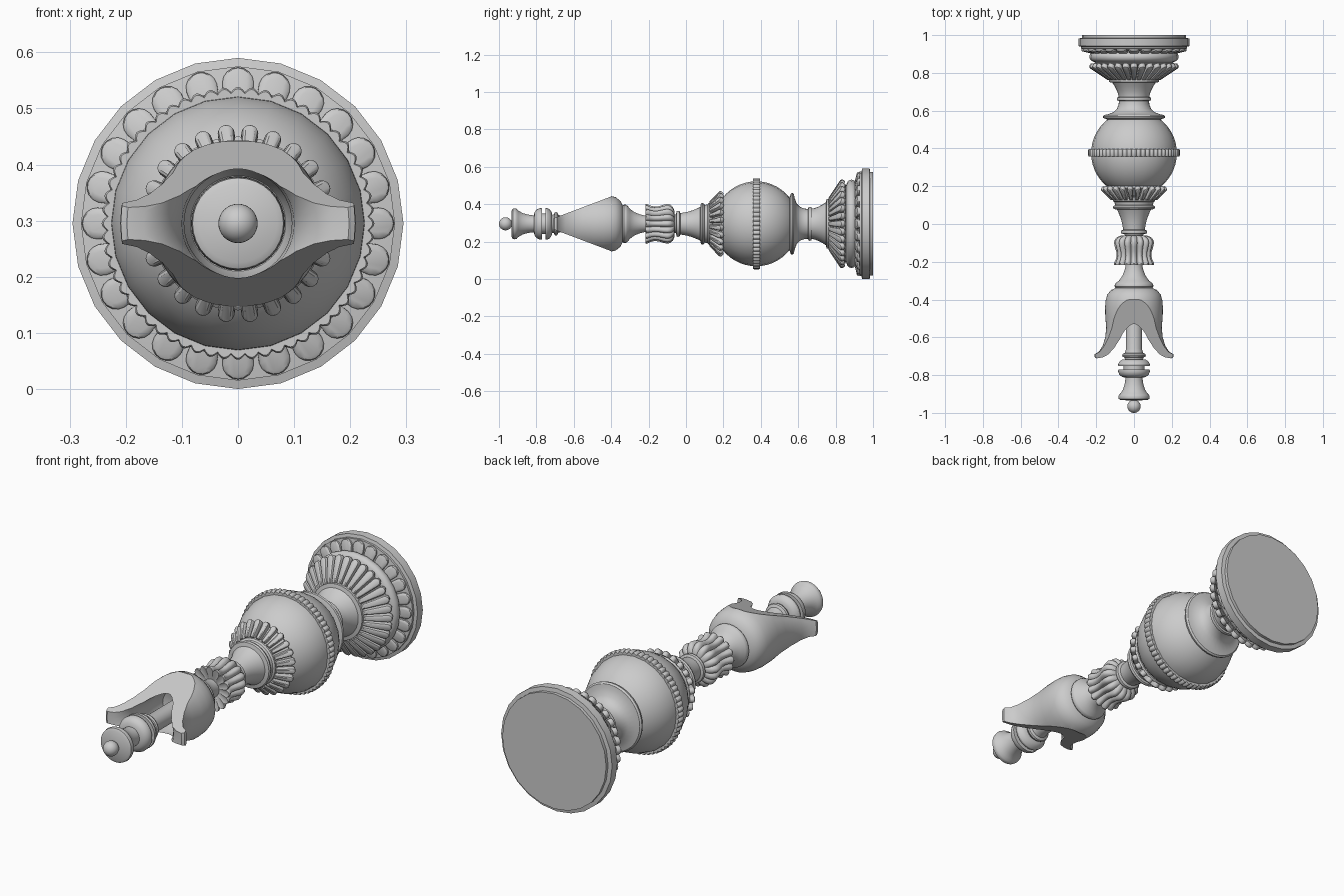
import bpy, bmesh
from math import sin, cos, pi, radians, hypot

if "Cube" in bpy.data.objects:
    bpy.data.objects.remove(bpy.data.objects["Cube"])

CZ = 0.295  # height of the horizontal axis


def make(name, bm, smooth=True):
    bmesh.ops.remove_doubles(bm, verts=bm.verts, dist=1e-5)
    bmesh.ops.recalc_face_normals(bm, faces=bm.faces)
    me = bpy.data.meshes.new(name)
    bm.to_mesh(me)
    bm.free()
    ob = bpy.data.objects.new(name, me)
    bpy.context.collection.objects.link(ob)
    if smooth:
        smooth_object(ob)
    return ob


def smooth_object(ob):
    bpy.ops.object.select_all(action='DESELECT')
    ob.select_set(True)
    bpy.context.view_layer.objects.active = ob
    bpy.ops.object.shade_smooth_by_angle(angle=radians(32))


def lathe(name, profile, seg=24, flute=None, closed=False):
    """Spin (radius, y) points round the y axis; flute(angle) scales the radius."""
    bm = bmesh.new()
    rings = []
    for r, y in profile:
        ring = []
        for k in range(seg):
            a = 2 * pi * k / seg
            rr = r * (flute(a) if flute else 1)
            ring.append(bm.verts.new((rr * sin(a), y, CZ + rr * cos(a))))
        rings.append(ring)
    pairs = list(zip(rings, rings[1:]))
    if closed:
        pairs.append((rings[-1], rings[0]))
    for a, b in pairs:
        for k in range(seg):
            j = (k + 1) % seg
            bm.faces.new((a[k], a[j], b[j], b[k]))
    if not closed:
        for ring, (r, y) in ((rings[0], profile[0]), (rings[-1], profile[-1])):
            if r > 0:
                bm.faces.new(ring)
    return make(name, bm)


def arc(cr, cy, rad, a0, a1, n):
    """Profile arc; angle 0 points outward, 90 degrees towards +y."""
    return [(max(0, cr + rad * cos(radians(a0 + (a1 - a0) * i / n))),
             cy + rad * sin(radians(a0 + (a1 - a0) * i / n))) for i in range(n + 1)]


def petals(name, count, start, end, w0, w1, thick, offset=0):
    """Ring of domed, round-ended petals lying between two (radius, y) points."""
    (r0, y0), (r1, y1) = start, end
    length = hypot(r1 - r0, y1 - y0)
    dr, dy = (r1 - r0) / length, (y1 - y0) / length
    outline = [(-w0, 0)]
    outline += [(-w1 * cos(pi * i / 8), length - w1 + w1 * sin(pi * i / 8)) for i in range(9)]
    outline += [(w0, 0)]
    bm = bmesh.new()
    for k in range(count):
        a = 2 * pi * (k + offset) / count
        layers = []
        for scale, h in ((1, -0.4), (1, 0.45), (0.86, 0.82), (0.55, 1)):
            layer = []
            for t, l in outline:
                t *= scale
                l = length / 2 + (l - length / 2) * (1 - (1 - scale) * 0.35)
                r = r0 + dr * l + dy * h * thick
                y = y0 + dy * l - dr * h * thick
                layer.append(bm.verts.new((r * sin(a) + t * cos(a), y,
                                           CZ + r * cos(a) - t * sin(a))))
            layers.append(layer)
        n = len(outline)
        for p, q in zip(layers, layers[1:]):
            for i in range(n):
                j = (i + 1) % n
                bm.faces.new((p[i], p[j], q[j], q[i]))
        bm.faces.new(layers[0])
        bm.faces.new(layers[-1])
    return make(name, bm)


# Base plate with its ring of petals
lathe("base_plate", [(0.276, 1.0), (0.276, 0.985), (0.295, 0.982), (0.295, 0.942),
                     (0.28, 0.938), (0.28, 0.928), (0.2, 0.915)])
petals("base_petals", 24, (0.195, 0.905), (0.277, 0.925), 0.022, 0.028, 0.01)

# Base moulding and flared cup
lathe("base_torus", [(0.2, 0.925)] + arc(0.21, 0.885, 0.026, 80, -80, 8) + [(0.19, 0.85)])
lathe("flared_cup", [(0.19, 0.865), (0.215, 0.85), (0.12, 0.775), (0.11, 0.76)])
petals("cup_petals", 32, (0.122, 0.772), (0.232, 0.845), 0.0105, 0.019, 0.018)

# Upper neck with collars
lathe("upper_neck", [(0.125, 0.775), (0.133, 0.77), (0.133, 0.752), (0.115, 0.748),
                     (0.103, 0.73), (0.09, 0.705), (0.083, 0.685), (0.081, 0.672),
                     (0.089, 0.67), (0.091, 0.662), (0.089, 0.655), (0.08, 0.652),
                     (0.081, 0.635), (0.09, 0.61), (0.108, 0.592), (0.14, 0.58),
                     (0.158, 0.577), (0.165, 0.57), (0.163, 0.561), (0.14, 0.553)], 32)

# Globe with beaded belt
lathe("globe", arc(0, 0.375, 0.227, 90, -90, 24))
lathe("globe_belt", [(0.22, 0.396), (0.24, 0.396), (0.243, 0.391), (0.243, 0.363),
                     (0.24, 0.358), (0.22, 0.358)], 60 * 6,
      lambda a: 0.965 + 0.035 * abs(cos(30 * a)))

# Petal collar below the globe
lathe("collar_cone", [(0.15, 0.2), (0.155, 0.19), (0.105, 0.14), (0.1, 0.12)])
petals("collar_petals", 24, (0.105, 0.135), (0.168, 0.197), 0.010, 0.015, 0.018, 0.5)

# Lower neck
lathe("lower_neck", [(0.1, 0.15), (0.112, 0.14), (0.112, 0.122), (0.104, 0.116),
                     (0.1, 0.1), (0.108, 0.096), (0.112, 0.088), (0.108, 0.08),
                     (0.09, 0.076), (0.082, 0.06), (0.072, 0.035), (0.063, 0.005),
                     (0.057, -0.03), (0.068, -0.035), (0.07, -0.043), (0.068, -0.05),
                     (0.05, -0.054), (0.045, -0.075)], 32)

# Fluted bulb
lathe("fluted_bulb", [(0.0, -0.06), (0.07, -0.062), (0.09, -0.07), (0.103, -0.085),
                      (0.106, -0.1), (0.102, -0.12), (0.094, -0.145), (0.092, -0.17),
                      (0.097, -0.19), (0.107, -0.21), (0.105, -0.217), (0.08, -0.212),
                      (0.0, -0.195)], 16 * 8,
      lambda a: 0.84 + 0.16 * abs(cos(8 * a)) ** 0.7)

# Neck flaring to the bell
lathe("bell_neck", [(0.042, -0.19), (0.043, -0.215), (0.05, -0.245), (0.062, -0.275),
                    (0.08, -0.3), (0.097, -0.313), (0.102, -0.322), (0.102, -0.332),
                    (0.096, -0.34), (0.05, -0.345)], 32)

# Bell shell, sliced by two wedges to leave a pair of curling horns
bell = lathe("horned_bell", [(0.03, -0.33), (0.088, -0.334), (0.122, -0.35), (0.142, -0.375),
                             (0.15, -0.405), (0.153, -0.44), (0.152, -0.49), (0.147, -0.55),
                             (0.152, -0.6), (0.166, -0.645), (0.185, -0.675), (0.21, -0.69),
                             (0.209, -0.704), (0.198, -0.711), (0.168, -0.706), (0.14, -0.69),
                             (0.115, -0.655), (0.1, -0.61), (0.096, -0.55), (0.099, -0.5),
                             (0.085, -0.45), (0.03, -0.43)], 48, closed=True)
bm = bmesh.new()
for s in (1, -1):
    section = [(-0.4, 0.146), (-0.8, -0.007 + 0.001), (-0.8, 0.5), (-0.4, 0.5)]
    section[1] = (-0.76, 0.01)
    section[2] = (-0.76, 0.5)
    sides = [[bm.verts.new((x, y, CZ + s * z)) for y, z in section] for x in (-0.5, 0.5)]
    for i in range(4):
        j = (i + 1) % 4
        bm.faces.new((sides[0][i], sides[0][j], sides[1][j], sides[1][i]))
    bm.faces.new(sides[0])
    bm.faces.new(sides[1])
cutter = make("bell_cutter", bm, smooth=False)
cutter.hide_render = True
mod = bell.modifiers.new("slice", 'BOOLEAN')
mod.operation = 'DIFFERENCE'
mod.solver = 'EXACT'
mod.object = cutter
bpy.context.view_layer.objects.active = bell
bpy.ops.object.modifier_apply(modifier=mod.name)
bpy.data.objects.remove(cutter)
smooth_object(bell)

# Stem inside the bell
lathe("stem", [(0.042, -0.4), (0.042, -0.66), (0.048, -0.682), (0.06, -0.688),
               (0.063, -0.695), (0.06, -0.703), (0.05, -0.706), (0.045, -0.73)], 32)

# Split knob: two rounded halves on a thin core
lathe("knob_upper", [(0.04, -0.715), (0.062, -0.718), (0.077, -0.728), (0.084, -0.742),
                     (0.083, -0.752), (0.04, -0.752)], 32)
lathe("knob_core", [(0.055, -0.745), (0.055, -0.775)], 32)
lathe("knob_lower", [(0.04, -0.77), (0.083, -0.77), (0.084, -0.782), (0.077, -0.798),
                     (0.062, -0.81), (0.04, -0.814)], 32)

# Finial cup and end ball
lathe("finial_cup", [(0.045, -0.8), (0.046, -0.825), (0.05, -0.85), (0.058, -0.875),
                     (0.071, -0.897), (0.08, -0.905), (0.083, -0.915), (0.081, -0.926),
                     (0.07, -0.932), (0.0, -0.935)], 32)
lathe("end_ball", arc(0, -0.965, 0.035, 90, -90, 16), 32)
